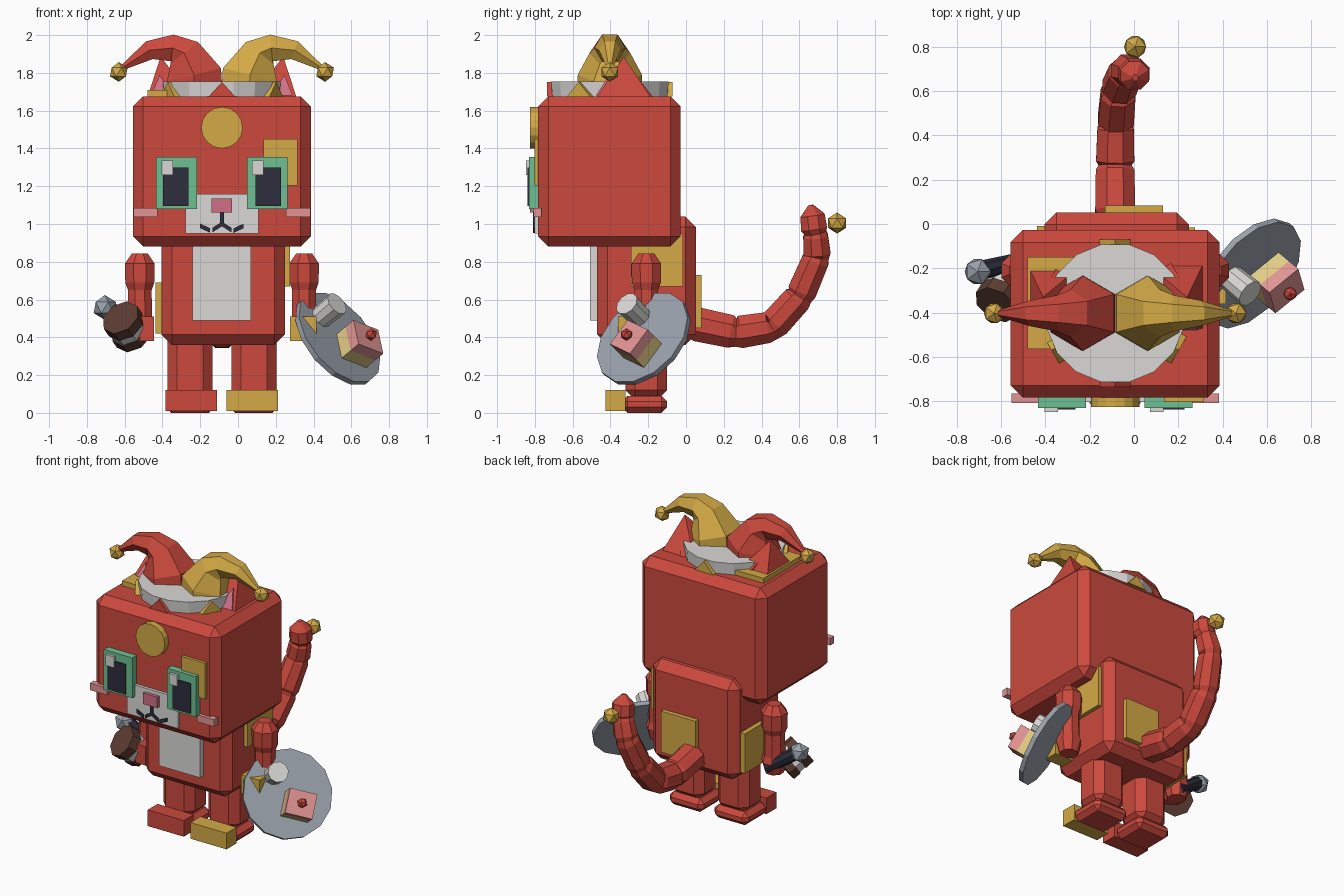
import bpy, bmesh, math
from mathutils import Vector as V

if "Cube" in bpy.data.objects:
    bpy.data.objects.remove(bpy.data.objects["Cube"])

CX = -0.085  # the figure's own mirror plane


def mat(name, r, g, b):
    m = bpy.data.materials.new(name)
    lin = [((c / 255 + 0.055) / 1.055) ** 2.4 for c in (r, g, b)]
    m.diffuse_color = (*lin, 1)
    m.use_nodes = True
    m.node_tree.nodes["Principled BSDF"].inputs["Base Color"].default_value = m.diffuse_color
    return m


RED = mat("red", 204, 73, 61)
GOLD = mat("gold", 212, 170, 70)
WHITE = mat("off white", 218, 217, 214)
GREEN = mat("green", 110, 192, 146)
DARK = mat("dark navy", 46, 46, 62)
ROSE = mat("rose", 208, 112, 134)
PINK = mat("light pink", 226, 148, 148)
BROWN = mat("brown", 92, 60, 50)
GREY = mat("grey", 154, 162, 172)
CREAM = mat("cream", 226, 204, 134)


def finish(name, bm, m):
    bmesh.ops.recalc_face_normals(bm, faces=bm.faces[:])
    me = bpy.data.meshes.new(name)
    bm.to_mesh(me)
    bm.free()
    me.materials.append(m)
    ob = bpy.data.objects.new(name, me)
    bpy.context.collection.objects.link(ob)
    return ob


def box(name, x, y, z, m, bevel=0):
    bm = bmesh.new()
    bmesh.ops.create_cube(bm, size=1)
    for v in bm.verts:
        v.co = [(a + b) / 2 + c * (b - a) for (a, b), c in zip((x, y, z), v.co)]
    if bevel:
        bmesh.ops.bevel(bm, geom=bm.edges[:], offset=bevel, segments=1, affect='EDGES', profile=0.5)
    return finish(name, bm, m)


def hull(name, pts, m):
    bm = bmesh.new()
    for p in pts:
        bm.verts.new(p)
    bmesh.ops.convex_hull(bm, input=bm.verts[:])
    bmesh.ops.dissolve_limit(bm, angle_limit=0.02, verts=bm.verts[:], edges=bm.edges[:])
    return finish(name, bm, m)


def tube(name, rings, m, sides=8, ref=(0, 1, 0), turn=0.0):
    """Rings are (centre, radius); the cross-section follows the path."""
    cs = [V(c) for c, r in rings]
    bm = bmesh.new()
    loops = []
    for i, (c, r) in enumerate(rings):
        t = (cs[min(i + 1, len(cs) - 1)] - cs[max(i - 1, 0)]).normalized()
        s = V(ref)
        s = (s - t * s.dot(t)).normalized()
        n = t.cross(s)
        loops.append([bm.verts.new(cs[i] + r * (math.cos(a) * s + math.sin(a) * n))
                      for a in (turn + 2 * math.pi * k / sides for k in range(sides))])
    for a, b in zip(loops, loops[1:]):
        for k in range(sides):
            j = (k + 1) % sides
            bm.faces.new((a[k], a[j], b[j], b[k]))
    bm.faces.new(loops[0])
    bm.faces.new(loops[-1])
    return finish(name, bm, m)


def ball(name, c, r, m):
    bm = bmesh.new()
    bmesh.ops.create_icosphere(bm, subdivisions=1, radius=r)
    bmesh.ops.translate(bm, verts=bm.verts[:], vec=c)
    return finish(name, bm, m)


def span(s, a, b):
    """Mirror an x interval measured from the mirror plane."""
    return tuple(sorted((CX + s * a, CX + s * b)))


# Head, body and patches
box("head", (-0.557, 0.387), (-0.783, -0.028), (0.88, 1.676), RED, 0.055)
box("body", (-0.405, 0.248), (-0.47, 0.052), (0.36, 1.04), RED, 0.055)
box("belly", (-0.24, 0.07), (-0.507, -0.46), (0.49, 0.9), WHITE)
box("head_top_patch", (-0.48, -0.15), (-0.565, -0.15), (1.66, 1.71), GOLD)
box("face_patch", (0.135, 0.315), (-0.803, -0.77), (1.205, 1.45), GOLD)
box("right_side_patch", (0.23, 0.275), (-0.29, -0.015), (0.67, 0.95), GOLD)
box("left_side_patch", (-0.437, -0.39), (-0.22, -0.01), (0.42, 0.69), GOLD)
box("back_patch", (-0.13, 0.13), (0.03, 0.083), (0.45, 0.73), GOLD)

# Face
tube("forehead_disc", [((CX, -0.77, 1.51), 0.11), ((CX, -0.825, 1.51), 0.11)], GOLD, 16, (0, 0, 1))
box("muzzle", (-0.277, 0.108), (-0.803, -0.77), (0.95, 1.16), WHITE)
box("nose", (-0.14, -0.032), (-0.825, -0.79), (1.06, 1.135), ROSE)
box("mouth_middle", (CX - 0.01, CX + 0.01), (-0.811, -0.8), (0.99, 1.06), DARK)
for s, side in ((-1, "left"), (1, "right")):
    box(side + "_eye", span(s, 0.132, 0.348), (-0.83, -0.77), (1.08, 1.355), GREEN)
    box(side + "_pupil", span(s, 0.178, 0.312), (-0.838, -0.82), (1.095, 1.3), DARK)
    box(side + "_whisker", span(s, 0.34, 0.468), (-0.807, -0.765), (1.037, 1.085), PINK)
    for k, (a, b) in enumerate((((0, 1.0), (0.05, 0.968)), ((0.062, 0.965), (0.115, 0.99)))):
        hull(f"{side}_mouth_{k}", [(CX + s * u, y, z + d) for u, z in (a, b)
                                   for y in (-0.811, -0.8) for d in (-0.012, 0.012)], DARK)
for side, x in (("left", -0.405), ("right", 0.073)):
    box(side + "_eye_shine", (x, x + 0.061), (-0.848, -0.82), (1.26, 1.335), WHITE)

# Ears
for s, side in ((-1, "left"), (1, "right")):
    hull(side + "_ear", [(CX + s * u, y, 1.67) for u in (0.15, 0.395) for y in (-0.475, -0.185)]
         + [(CX + s * 0.325, -0.33, 1.885)], RED)
    hull(side + "_inner_ear", [(CX + s * u, y + d, z) for u, y, z in
         ((0.265, -0.478, 1.68), (0.375, -0.478, 1.68), (0.33, -0.405, 1.79)) for d in (0, 0.04)], ROSE)

# Jester hat: band, points, two drooping horns with bells
tube("hat_band", [((CX, -0.403, 1.67), 0.31), ((CX, -0.403, 1.755), 0.317)], WHITE, 16, turn=math.pi / 16)
for k in range(6):
    a = math.radians(30 + 60 * k)
    out, along = V((math.cos(a), math.sin(a), 0)), V((-math.sin(a), math.cos(a), 0))
    c = V((CX, -0.403, 0))
    hull(f"hat_point_{k}", [c + out * r + along * w + V((0, 0, z)) for r in (0.29, 0.332)
                            for w, z in ((-0.07, 1.675), (0.07, 1.675), (0, 1.752))],
         RED if k % 2 == 0 else GOLD)
horn = [((0.145, 1.68), 0.172), ((0.148, 1.79), 0.17), ((0.2, 1.905), 0.108), ((0.262, 1.932), 0.082),
        ((0.385, 1.92), 0.058), ((0.53, 1.825), 0.014)]
for s, side, m in ((-1, "left", RED), (1, "right", GOLD)):
    tube(side + "_hat_horn", [((CX + s * u, -0.403, z), r) for (u, z), r in horn], m, 6)
    ball(side + "_hat_bell", (CX + s * 0.546, -0.403, 1.805), 0.052, GOLD)

# Legs and feet, arms and hands
arm = [(0.845, 0.045), (0.79, 0.085), (0.69, 0.083), (0.65, 0.068), (0.5, 0.07), (0.46, 0.082), (0.38, 0.06)]
for s, side, m in ((-1, "left", RED), (1, "right", GOLD)):
    box(side + "_leg", span(s, 0.05, 0.288), (-0.32, -0.1), (0.07, 0.45), RED, 0.05)
    box(side + "_heel", span(s, 0.04, 0.298), (-0.34, -0.1), (0.0, 0.09), RED, 0.03)
    box(side + "_toes", span(s, 0.025, 0.298), (-0.427, -0.32), (0.01, 0.12), m)
    tube(side + "_arm", [((CX + s * 0.435, -0.21, z), r) for z, r in arm], RED, 8, turn=math.pi / 8)
    box(side + "_paw", span(s, 0.36, 0.5), (-0.36, -0.26), (0.38, 0.51), m)

# Tail: segments pinched at the joints, with a bell at the end
path = [V(p) for p in ((CX, 0.03, 0.475), (CX, 0.265, 0.425), (-0.083, 0.455, 0.455), (-0.07, 0.605, 0.62),
                       (-0.035, 0.695, 0.83), (-0.005, 0.685, 0.95))]
rad = [0.098, 0.094, 0.088, 0.084, 0.078, 0.07]
rings = []
for i in range(5):
    for f, k in ((0.0, 0.86), (0.12, 1.0), (0.88, 1.0)):
        rings.append((path[i].lerp(path[i + 1], f), k * (rad[i] * (1 - f) + rad[i + 1] * f)))
rings += [((-0.005, 0.685, 0.955), 0.062), ((0.0, 0.678, 0.975), 0.075), ((0.003, 0.67, 1.045), 0.07),
          ((0.005, 0.66, 1.1), 0.015)]
tube("tail", rings, RED, 8, (1, 0, 0), math.pi / 8)
ball("tail_bell", (0.005, 0.8, 1.005), 0.056, GOLD)

# Left hand: banded drum and a ball-ended stick
axis = V((0.42, 0.68, -0.6)).normalized()
front = V((-0.622, -0.365, 0.505))
for name, a, b, r, m in (("drum_front", 0, 0.065, 0.107, BROWN), ("drum_band", 0.06, 0.115, 0.1, WHITE),
                         ("drum_back", 0.11, 0.165, 0.107, BROWN)):
    tube(name, [(front + axis * a, r), (front + axis * b, r)], m, 8, (0, 0, 1))
tube("stick", [((-0.69, -0.21, 0.555), 0.045), ((-0.5, -0.16, 0.42), 0.035)], DARK, 8)
ball("stick_ball", (-0.705, -0.215, 0.558), 0.066, GREY)

# Right hand: tilted tray with cup and cake
n = V((0.65, -0.54, 0.54)).normalized()
c = V((0.53, -0.225, 0.395))
u0 = V((0.64, 0.77, 0)).normalized()
v0 = n.cross(u0)
u = u0 * math.cos(0.35) - v0 * math.sin(0.35)
v = n.cross(u)
tube("tray", [(c - n * 0.018, 0.285), (c + n * 0.012, 0.285)], GREY, 14, u0)
cup = V((0.505, -0.298, 0.562))
tube("cup", [(cup - n * 0.1, 0.062), (cup + n * 0.03, 0.066)], WHITE, 10, u0)
foot = V((0.593, -0.222, 0.322))
for name, a, b, m in (("cake_base", 0.0, 0.085, CREAM), ("cake_icing", 0.085, 0.15, PINK)):
    hull(name, [foot + n * h + u * i + v * j for h in (a, b) for i in (-0.088, 0.088) for j in (-0.08, 0.08)], m)
ball("cherry", foot + n * 0.173, 0.033, RED)
